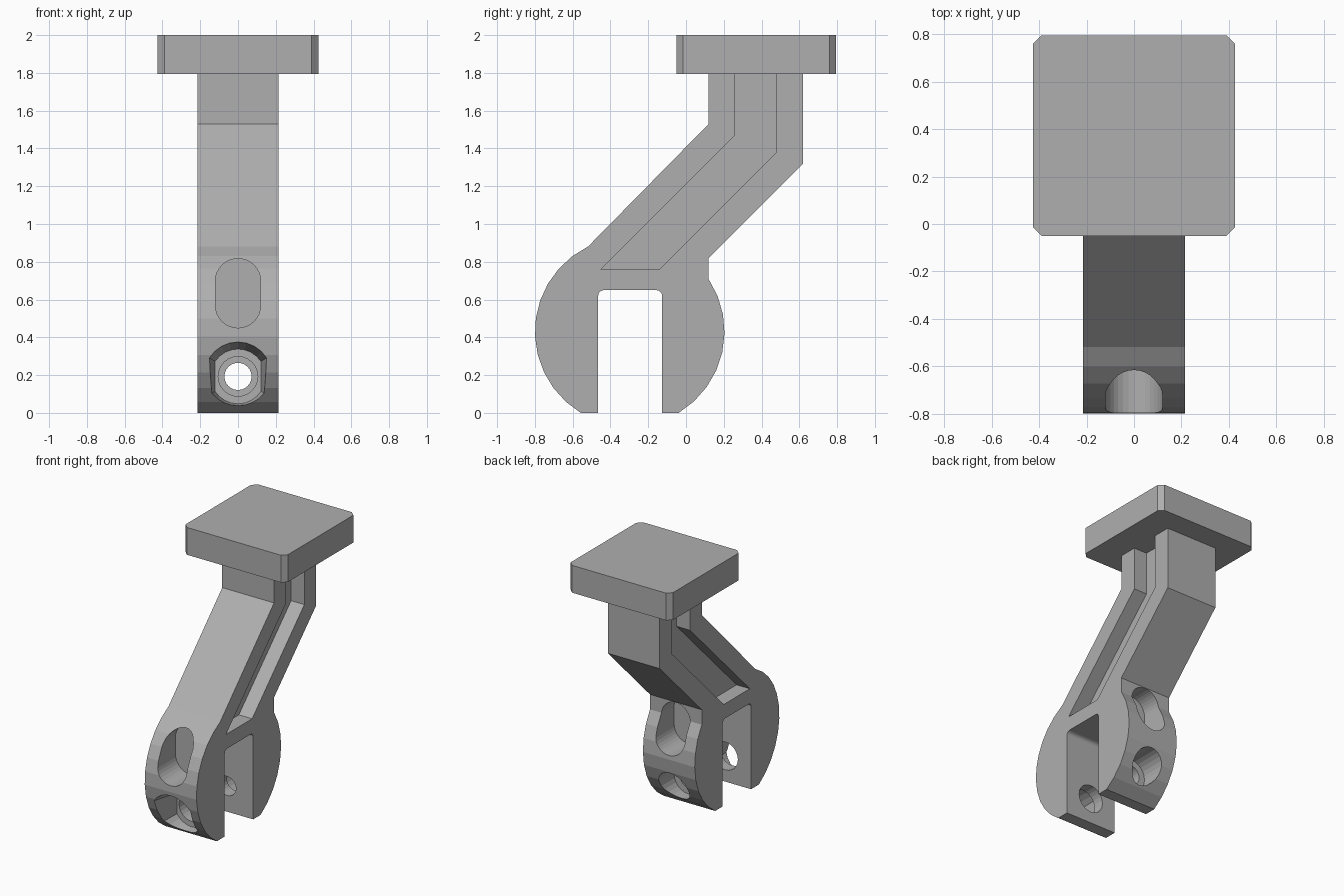
import bpy, bmesh
from math import cos, sin, radians, asin, degrees

if "Cube" in bpy.data.objects:
    bpy.data.objects.remove(bpy.data.objects["Cube"])


def prism(name, pts, axis, a, b, scale_b=1.0, centre=(0, 0)):
    """Extrude a 2D outline along an axis from a to b (optionally tapered about centre)."""
    place = {'x': lambda u, v, w: (w, u, v),
             'y': lambda u, v, w: (u, w, v),
             'z': lambda u, v, w: (u, v, w)}[axis]
    bm = bmesh.new()
    low = [bm.verts.new(place(u, v, a)) for u, v in pts]
    high = [bm.verts.new(place(centre[0] + (u - centre[0]) * scale_b,
                               centre[1] + (v - centre[1]) * scale_b, b)) for u, v in pts]
    bm.faces.new(low)
    bm.faces.new(high)
    n = len(pts)
    for i in range(n):
        j = (i + 1) % n
        bm.faces.new((low[i], low[j], high[j], high[i]))
    bmesh.ops.recalc_face_normals(bm, faces=bm.faces)
    me = bpy.data.meshes.new(name)
    bm.to_mesh(me)
    bm.free()
    ob = bpy.data.objects.new(name, me)
    bpy.context.collection.objects.link(ob)
    return ob


def arc(c, r, d0, d1, n):
    return [(c[0] + r * cos(radians(d0 + (d1 - d0) * i / n)),
             c[1] + r * sin(radians(d0 + (d1 - d0) * i / n))) for i in range(n + 1)]


def cut(target, cutter):
    cutter.hide_render = True
    mod = target.modifiers.new("cut", 'BOOLEAN')
    mod.operation = 'DIFFERENCE'
    mod.solver = 'EXACT'
    mod.object = cutter
    bpy.context.view_layer.objects.active = target
    bpy.ops.object.modifier_apply(modifier=mod.name)
    bpy.data.objects.remove(cutter, do_unlink=True)


# Fork arm: round clevis, slanted neck and upright post, drawn in side view
C, R, W = (-0.298, 0.43), 0.502, 0.215
foot = degrees(asin(C[1] / R))
outline = [(0.12, 1.53), (0.12, 1.81), (0.62, 1.81), (0.62, 1.32), (0.12, 0.82)]
outline += arc(C, R, 33.6, -foot, 8)
outline += [(-0.127, 0)] + arc((-0.157, 0.62), 0.03, 0, 90, 5)
outline += arc((-0.435, 0.62), 0.03, 90, 180, 5) + [(-0.465, 0)]
outline += arc(C, R, 180 + foot, 116, 11)
arm = prism("fork_arm", outline, 'x', -W, W)

# Side recesses leaving a central web
recess = [(0.26, 1.9), (0.26, 1.47), (-0.45, 0.76), (-0.14, 0.76), (0.48, 1.38), (0.48, 1.9)]
for s in (-1, 1):
    cut(arm, prism("recess_cutter", recess, 'x', s * 0.105, s * 0.4))

# Blind slots in the front and back of the clevis
slot = arc((0, 0.697), 0.12, 0, 180, 16) + arc((0, 0.57), 0.12, 180, 360, 16)
for a, b in ((-1, -0.57), (-0.03, 0.5)):
    cut(arm, prism("slot_cutter", slot, 'y', a, b))

# Pin holes: wider in the front leg, narrower in the back leg
P = (0, 0.193)
cut(arm, prism("front_pin_cutter", arc(P, 0.105, 0, 345, 23), 'y', -1, -0.3))
cut(arm, prism("back_pin_cutter", arc(P, 0.072, 0, 345, 23), 'y', -0.3, 0.5))

# Tapered front pocket with two flat sides, round counterbore behind
pocket = arc(P, 0.186, -147 + 180, 147, 8) + arc(P, 0.186, 213, 327, 8)
cut(arm, prism("nut_cutter", pocket, 'y', -0.82, -0.55, 0.78, P))
cut(arm, prism("head_cutter", arc(P, 0.12, 0, 345, 23), 'y', -0.03, 0.5))

# Top plate with chamfered corners
x, y0, y1, c = 0.425, -0.05, 0.795, 0.035
plate_pts = [(-x + c, y0), (x - c, y0), (x, y0 + c), (x, y1 - c),
             (x - c, y1), (-x + c, y1), (-x, y1 - c), (-x, y0 + c)]
plate = prism("top_plate", plate_pts, 'z', 1.795, 2.0)

# Mid grey colour
grey = bpy.data.materials.new("mid_grey")
grey.diffuse_color = (0.43, 0.43, 0.43, 1)
grey.use_nodes = True
grey.node_tree.nodes["Principled BSDF"].inputs["Base Color"].default_value = grey.diffuse_color
for ob in (arm, plate):
    ob.data.materials.clear()
    ob.data.materials.append(grey)
